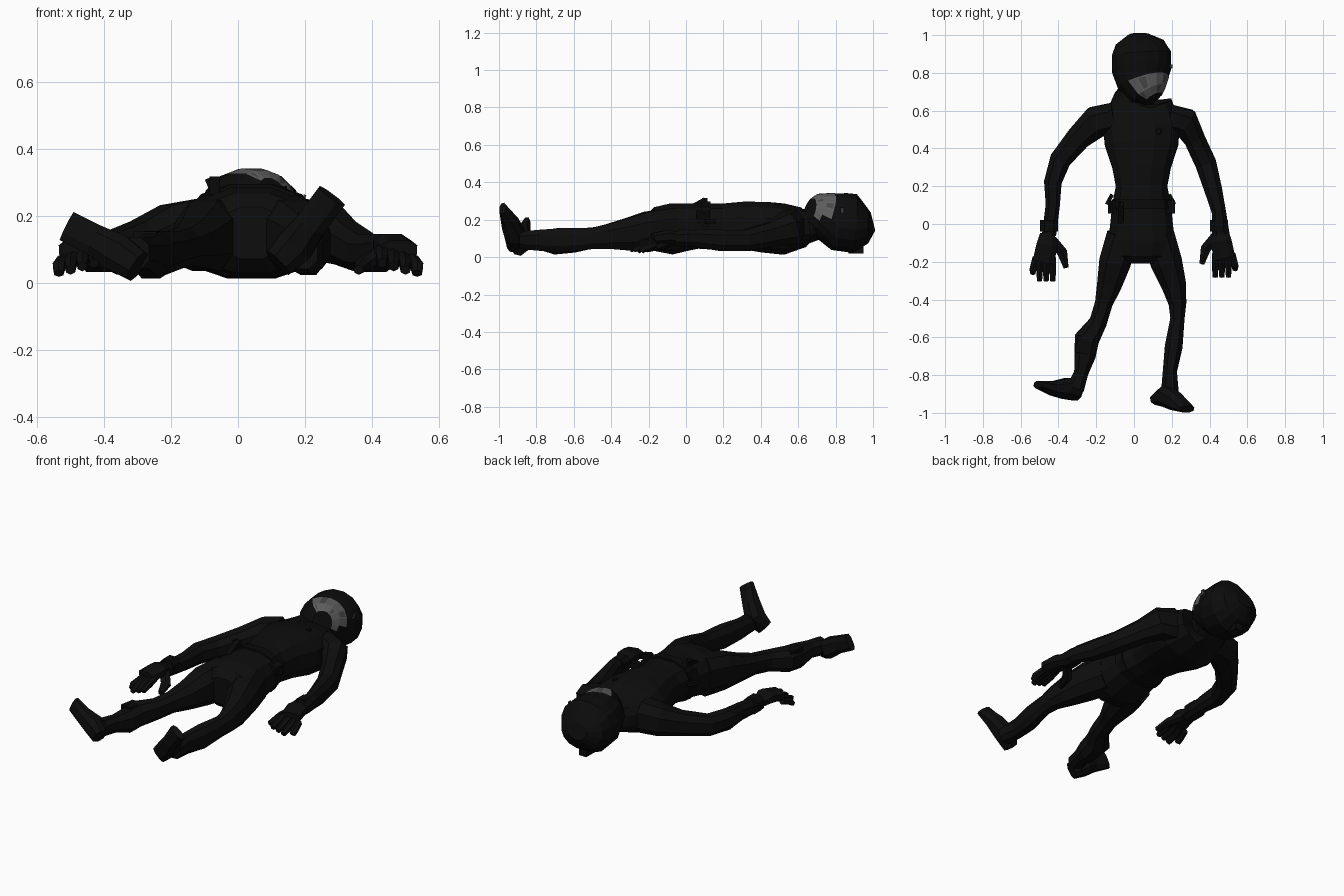
import bpy, bmesh, math
from mathutils import Vector, Matrix

cube = bpy.data.objects.get("Cube")
if cube:
    bpy.data.objects.remove(cube, do_unlink=True)


def material(name, value):
    mat = bpy.data.materials.new(name)
    mat.use_nodes = True
    colour = (value, value, value, 1)
    mat.diffuse_color = colour
    bsdf = next(n for n in mat.node_tree.nodes if n.type == "BSDF_PRINCIPLED")
    bsdf.inputs["Base Color"].default_value = colour
    return mat


SUIT = material("suit black", 0.004)
GEAR = material("gear black", 0.003)
SHELL = material("helmet black", 0.0035)
VISOR = material("visor grey", 0.11)
TINT = material("visor dark grey", 0.06)


def finish(name, bm, *mats):
    bmesh.ops.recalc_face_normals(bm, faces=bm.faces)
    mesh = bpy.data.meshes.new(name)
    bm.to_mesh(mesh)
    bm.free()
    for mat in mats:
        mesh.materials.append(mat)
    obj = bpy.data.objects.new(name, mesh)
    bpy.context.collection.objects.link(obj)
    return obj


def loft_mesh(rows, sides=8, up=(0, 0, 1), square=0.8):
    """Rows are x, y, z, half width, half height in hundredths."""
    bm = bmesh.new()
    rows = [[v / 100 for v in row] for row in rows]
    points = [Vector(row[:3]) for row in rows]
    rings = []
    for i, row in enumerate(rows):
        along = points[min(i + 1, len(rows) - 1)] - points[max(i - 1, 0)]
        side = along.cross(Vector(up)).normalized()
        top = side.cross(along).normalized()
        ring = []
        for k in range(sides):
            a = math.tau * (k + 0.5) / sides
            c, s = math.cos(a), math.sin(a)
            c = math.copysign(abs(c) ** square, c)
            s = math.copysign(abs(s) ** square, s)
            ring.append(bm.verts.new(points[i] + side * c * row[3] + top * s * row[4]))
        rings.append(ring)
    for low, high in zip(rings, rings[1:]):
        for k in range(sides):
            n = (k + 1) % sides
            bm.faces.new((low[k], low[n], high[n], high[k]))
    bm.faces.new(rings[0])
    bm.faces.new(rings[-1])
    return bm


def loft(name, rows, mat=SUIT, **options):
    return finish(name, loft_mesh(rows, **options), mat)


def block(name, centre, size, turn=0, axis="Z", mat=GEAR):
    bm = bmesh.new()
    place = Matrix.Translation(Vector(centre) / 100) @ Matrix.Rotation(turn, 4, axis)
    scale = Matrix.Diagonal((*(Vector(size) / 100), 1))
    bmesh.ops.create_cube(bm, size=1, matrix=place @ scale)
    return finish(name, bm, mat)


# Torso and neck
loft("torso", [(6, 75, 20, 9, 8), (0, 66, 17, 11, 9), (2, 61, 16, 19, 11),
               (4, 52, 15, 21, 14), (4, 42, 16, 20, 14), (4, 30, 17, 16, 13),
               (4, 20, 17, 14, 12), (4, 10, 17, 16, 12), (4, 0, 16, 17, 13),
               (4, -8, 15, 18, 14), (4, -17, 15, 17, 12), (4, -21, 15, 9, 8)],
     sides=12)

# Legs
loft("right_leg", [(-6, -6, 15, 9, 12), (-10, -20, 14, 9, 11), (-13, -32, 12, 7, 8),
                   (-16, -42, 11, 5, 6), (-19, -52, 10, 5, 6), (-25, -61, 9, 7, 7),
                   (-26, -70, 8, 6, 7), (-28, -79, 9, 4, 5), (-31, -87, 9, 5, 5)])
loft("left_leg", [(13, -6, 15, 9, 12), (17, -20, 14, 9, 11), (21, -32, 12, 7, 9),
                  (23, -42, 11, 5, 7), (23, -50, 10, 4, 6), (21, -65, 9, 5, 7),
                  (19, -78, 9, 4, 6), (19, -89, 9, 5, 5)])

# Boots, toes lifted and turned outward
loft("right_boot", [(-30, -90, 5, 5, 4), (-36, -87, 9, 6, 6),
                    (-43, -87, 13, 5, 4), (-51, -85, 17, 5, 2)], up=(0, 1, 0))
loft("left_boot", [(12, -93, 6, 5, 3), (17, -91, 11, 6, 6),
                   (22, -94, 18, 5, 5), (28, -98, 26, 5, 2)], up=(0, 1, 0))

# Arms
loft("right_arm", [(-10, 56, 16, 9, 10), (-20, 54, 15, 9, 9), (-29, 46, 12, 7, 7),
                   (-39, 34, 9, 6, 6), (-43, 22, 9, 5, 6), (-43, 10, 9, 4, 5),
                   (-45, -6, 9, 4, 4)])
loft("left_arm", [(18, 56, 16, 8, 10), (27, 54, 15, 8, 9), (32, 45, 12, 6, 7),
                  (38, 32, 9, 6, 6), (42, 18, 9, 5, 6), (45, 6, 10, 4, 5),
                  (46, -6, 10, 5, 4)])

# Hands: palm, four fingers and a thumb, mirrored with small offsets
for label, sign, shift, drop in (("right", -1, 0, -2), ("left", 1, 0, 0)):
    def hand(x, y, z, w, h):
        return (sign * x + shift, y + drop, z, w, h)
    loft(label + "_palm", [hand(46, -3, 10, 4, 3), hand(46, -9, 11, 6, 4),
                           hand(48, -18, 10, 6, 3)])
    for n in range(4):
        start, end = 43 + 3 * n, 43 + 3.5 * n
        length = 28 - (n == 3) * 4
        loft(f"{label}_finger_{n + 1}",
             [hand(start, -16, 10 - n, 2, 2), hand(end, -22, 8 - n, 2, 2),
              hand(end, -length, 6 - n, 1.5, 1.5)], sides=6)
    loft(label + "_thumb", [hand(43, -7, 9, 3, 3), hand(38, -13, 6, 3, 2),
                            hand(36, -21, 4, 1.5, 1.5)], sides=6)
    # Cuff
    x = sign * 45
    loft(label + "_cuff", [(x, 2, 10, 5, 5), (x, -4, 10, 5, 5)], GEAR)

# Helmet with the visor cut into its upper left face
bm = loft_mesh([(10, 66, 25, 5, 6), (8, 69, 24, 10, 10), (5, 75, 22, 14, 13),
                (4, 82, 19, 16, 16), (4, 90, 18, 16, 16), (3, 96, 18, 13, 11),
                (3, 100, 19, 6, 5)], sides=16, square=0.95)
bm.normal_update()
glass = []
for face in bm.faces:
    c = face.calc_center_median()
    angle = math.degrees(math.atan2(c.x - 0.05, c.z - 0.2))
    if 0.67 < c.y < 0.81 and -30 < angle < 95:
        glass.append(face)
bmesh.ops.recalc_face_normals(bm, faces=bm.faces)
bmesh.ops.inset_region(bm, faces=glass, thickness=0.008, depth=0.004)
for face in glass:
    face.material_index = 1
inner = bmesh.ops.inset_individual(bm, faces=glass[1::3], thickness=0.012)
for face in glass[1::3]:
    face.material_index = 2
finish("helmet", bm, SHELL, VISOR, TINT)
block("helmet_side_badge", (19.6, 83.5, 25), (0.8, 2, 3), 0.3, "Y", TINT)
block("helmet_rear_fin", (3, 91, 4), (5, 8, 4), mat=SHELL)

# Belt with pouches and straps
loft("belt", [(4, 13, 17, 16, 13), (4, 8, 17, 17, 13)], GEAR, sides=12)
for n, x in enumerate((-10, 18)):
    block(f"belt_pouch_{n + 1}", (x, 9, 20), (5, 7, 9), 0.3, "Y")
block("hip_tool", (-7, 6, 27), (3, 11, 5), 0.5, "X")
block("hip_tool_grip", (-8, 10, 29), (2, 3, 5), -0.4, "Y")
for n, x in enumerate((-13, 20)):
    block(f"belt_hook_{n + 1}", (x, 13, 19), (2, 6, 2), 0.5 if n else -0.5)

# Chest buttons and knee pad
for n, spot in enumerate(((13, 49, 28), (20, 52, 23))):
    bm = bmesh.new()
    bmesh.ops.create_cone(bm, cap_ends=True, segments=8, radius1=0.02, radius2=0.015,
                          depth=0.02, matrix=Matrix.Translation(Vector(spot) / 100))
    finish(f"chest_button_{n + 1}", bm, GEAR)
block("right_shin_pad", (-27, -64, 14), (7, 9, 3), -0.2)
